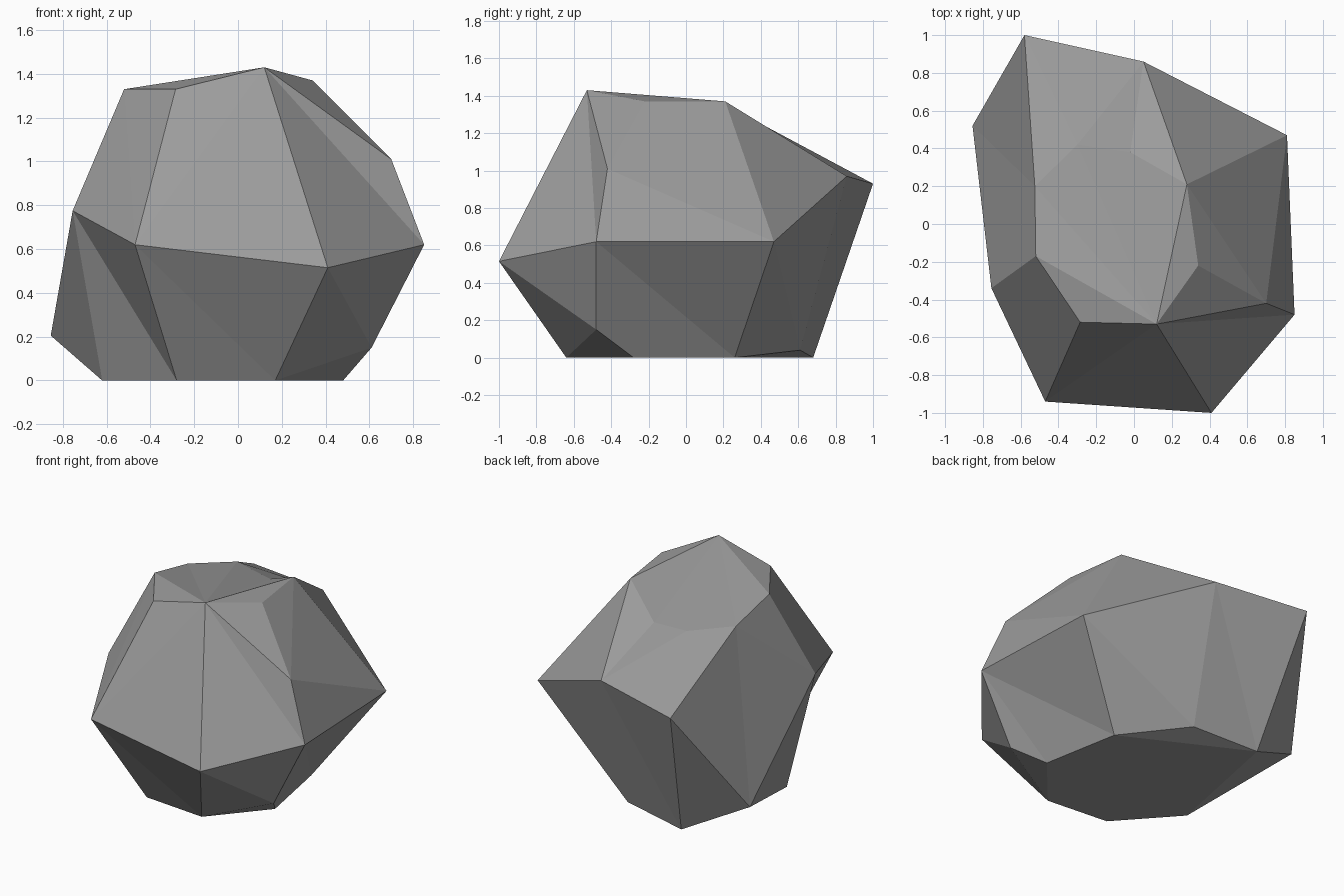
import bpy
import bmesh

# Remove the default cube
default_cube = bpy.data.objects.get("Cube")
if default_cube:
    bpy.data.objects.remove(default_cube, do_unlink=True)


def make_material(name, colour):
    material = bpy.data.materials.new(name)
    material.use_nodes = True
    material.diffuse_color = colour
    shader = next(n for n in material.node_tree.nodes if n.type == "BSDF_PRINCIPLED")
    shader.inputs["Base Color"].default_value = colour
    shader.inputs["Roughness"].default_value = 0.9
    return material


def add_corners(bm, corners):
    return {name: bm.verts.new(position) for name, position in corners.items()}


def turn_crease(bm, start, end):
    """Turn the edge between two triangles so that it runs from start to end."""
    for edge in bm.edges:
        if len(edge.link_faces) != 2:
            continue
        tips = {v for f in edge.link_faces for v in f.verts} - set(edge.verts)
        if tips == {start, end}:
            bmesh.utils.edge_rotate(edge, False)
            return


# Footprint the stone rests on, with small chips just above the ground
foot = {
    "foot front right": (-.28, -.6, 0), "foot front left": (.17, -.64, 0),
    "foot left": (.48, -.28, 0), "foot back left": (.38, .26, 0),
    "foot back": (-.44, .68, 0), "foot right": (-.62, -.22, 0),
    "chip left": (.61, -.48, .15), "chip back": (.02, .61, .04),
    "chip right": (-.855, .52, .205),
}
# Widest belt around the middle, and the shoulder above it
belt = {
    "belt front left": (.41, -1, .515), "belt left": (.85, -.48, .62),
    "belt back left": (.81, .47, .62), "belt back": (.05, .86, .97),
    "belt back right": (-.58, 1, .93), "belt right": (-.755, -.34, .775),
    "belt front right": (-.47, -.94, .62), "shoulder": (.7, -.42, 1.01),
}
# Crown corners in order around the rim, starting at the peak
crown = {
    "peak": (.12, -.53, 1.43), "rim left": (.34, -.22, 1.37),
    "rim back left": (.28, .21, 1.37), "dent": (-.02, .38, 1.3),
    "rim back": (-.3, .42, 1.24), "rim back right": (-.525, .2, 1.25),
    "rim right": (-.52, -.17, 1.33), "rim front right": (-.285, -.52, 1.33),
}
# Creases chiselled across the skin
creases = [
    ("peak", "belt left"),
    ("belt right", "foot front right"),
    ("belt front right", "foot front left"),
    ("belt left", "foot left"),
    ("belt left", "foot back left"),
    ("rim back right", "chip right"),
    ("belt back", "foot back"),
    ("belt back", "rim back"),
]

# Stone skin wrapped around the corners
mesh = bpy.data.meshes.new("rock")
bm = bmesh.new()
corners = add_corners(bm, {**foot, **belt})
rim = add_corners(bm, crown)
corners.update(rim)
bmesh.ops.convex_hull(bm, input=bm.verts[:])
bmesh.ops.triangulate(bm, faces=bm.faces[:])

for start, end in creases:
    turn_crease(bm, corners[start], corners[end])

# Crown facets fanned out from the peak, with one corner sunk
peak, *rim_loop = rim.values()
flat_top = [f for f in bm.faces if all(v in rim.values() for v in f.verts)]
bmesh.ops.delete(bm, geom=flat_top, context="FACES_ONLY")
for first, second in zip(rim_loop, rim_loop[1:]):
    bm.faces.new((peak, first, second))
rim["dent"].co.z = 1.21

bmesh.ops.recalc_face_normals(bm, faces=bm.faces[:])
bm.to_mesh(mesh)
bm.free()
mesh.materials.append(make_material("stone grey", (.33, .33, .33, 1)))
rock = bpy.data.objects.new("rock", mesh)
bpy.context.scene.collection.objects.link(rock)
